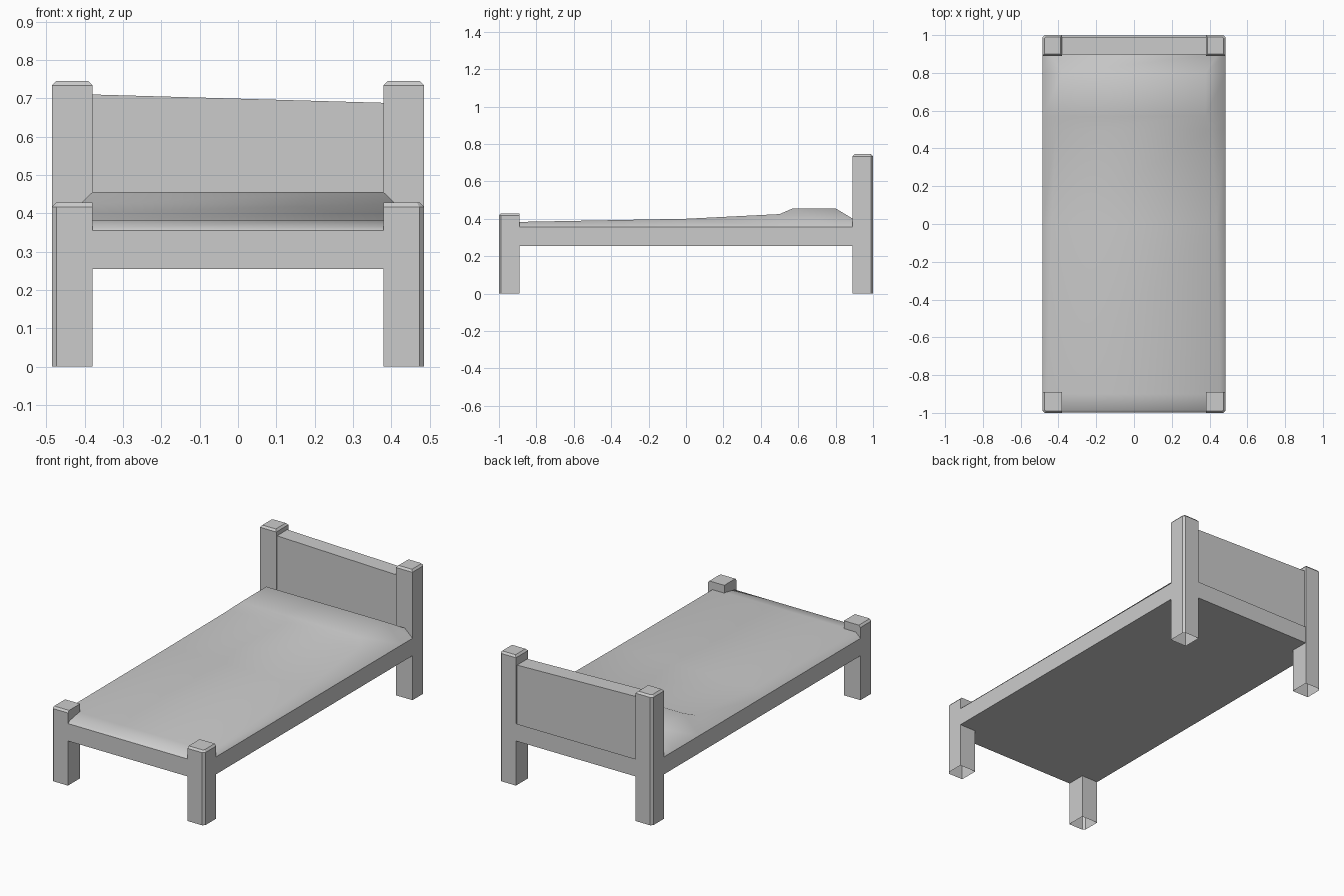
import bpy, bmesh

if "Cube" in bpy.data.objects:
    bpy.data.objects.remove(bpy.data.objects["Cube"])


def make_object(name, rings, cap_start=False, cap_end=True, closed=True):
    """Loft a list of equal-length point rings into a mesh."""
    bm = bmesh.new()
    loops = [[bm.verts.new(p) for p in ring] for ring in rings]
    n = len(loops[0])
    for a, b in zip(loops, loops[1:]):
        for i in range(n if closed else n - 1):
            j = (i + 1) % n
            bm.faces.new((a[i], a[j], b[j], b[i]))
    if cap_start:
        bm.faces.new(loops[0][::-1])
    if cap_end:
        bm.faces.new(loops[-1])
    bmesh.ops.recalc_face_normals(bm, faces=bm.faces)
    mesh = bpy.data.meshes.new(name)
    bm.to_mesh(mesh)
    bm.free()
    obj = bpy.data.objects.new(name, mesh)
    bpy.context.collection.objects.link(obj)
    return obj


def rect_ring(x0, x1, y0, y1, cut, z):
    """Rectangle whose (x1, y1) corner is chamfered."""
    sx, sy = (1 if x1 > x0 else -1), (1 if y1 > y0 else -1)
    return [(x0, y0, z), (x1, y0, z), (x1, y1 - sy * cut, z),
            (x1 - sx * cut, y1, z), (x0, y1, z)]


# Four corner posts, open underneath, bevelled at the top and outer corner
W = 0.485
for side, sx in (("left", -1), ("right", 1)):
    for end, sy, height, inset in (("front", -1, 0.428, 0.0), ("back", 1, 0.745, 0.01)):
        xi, xo, yi, yo = sx * 0.38, sx * W, sy * 0.89, sy * 1.0
        rings = [rect_ring(xi, xo, yi, yo, 0.012, z) for z in (0, height - 0.011)]
        rings.append(rect_ring(xi + sx * inset, xo - sx * 0.01,
                               yi + sy * inset, yo - sy * 0.01, 0.008, height))
        make_object(f"{end}_{side}_post", rings)

# Frame: side rails and flat underside, with cut corners inside the posts
c, L = 0.02, 0.998
outline = [(W - c, -L), (W, -L + c), (W, L - c), (W - c, L),
           (c - W, L), (-W, L - c), (-W, -L + c), (c - W, -L)]
make_object("bed_frame", [[(x, y, z) for x, y in outline] for z in (0.255, 0.355)],
            cap_start=True, cap_end=False)

# Headboard with a slightly sloping top edge
make_object("headboard", [[(x, 0.897, 0.255), (x, 0.99, 0.255), (x, 0.99, top),
                           (x, 0.897, top)] for x, top in ((-0.385, 0.71), (0.385, 0.688))],
            cap_start=True)

# Bedding with the raised pillow end: (y, top height) stations
profile = [(-L, 0.355), (-0.985, 0.367), (-0.9, 0.383), (0, 0.40), (0.5, 0.425),
           (0.57, 0.455), (0.80, 0.455), (0.90, 0.395)]
rings = []
for y, z in profile:
    edge = W - c if y == -L else W
    t = edge - (z - 0.355) * 1.05
    rings.append([(-edge, y, 0.355), (-t, y, z), (t, y, z), (edge, y, 0.355)])
bedding = make_object("bedding", rings, cap_end=False, closed=False)
bpy.context.view_layer.objects.active = bedding
bedding.select_set(True)
bpy.ops.object.shade_smooth_by_angle(angle=1.0)
